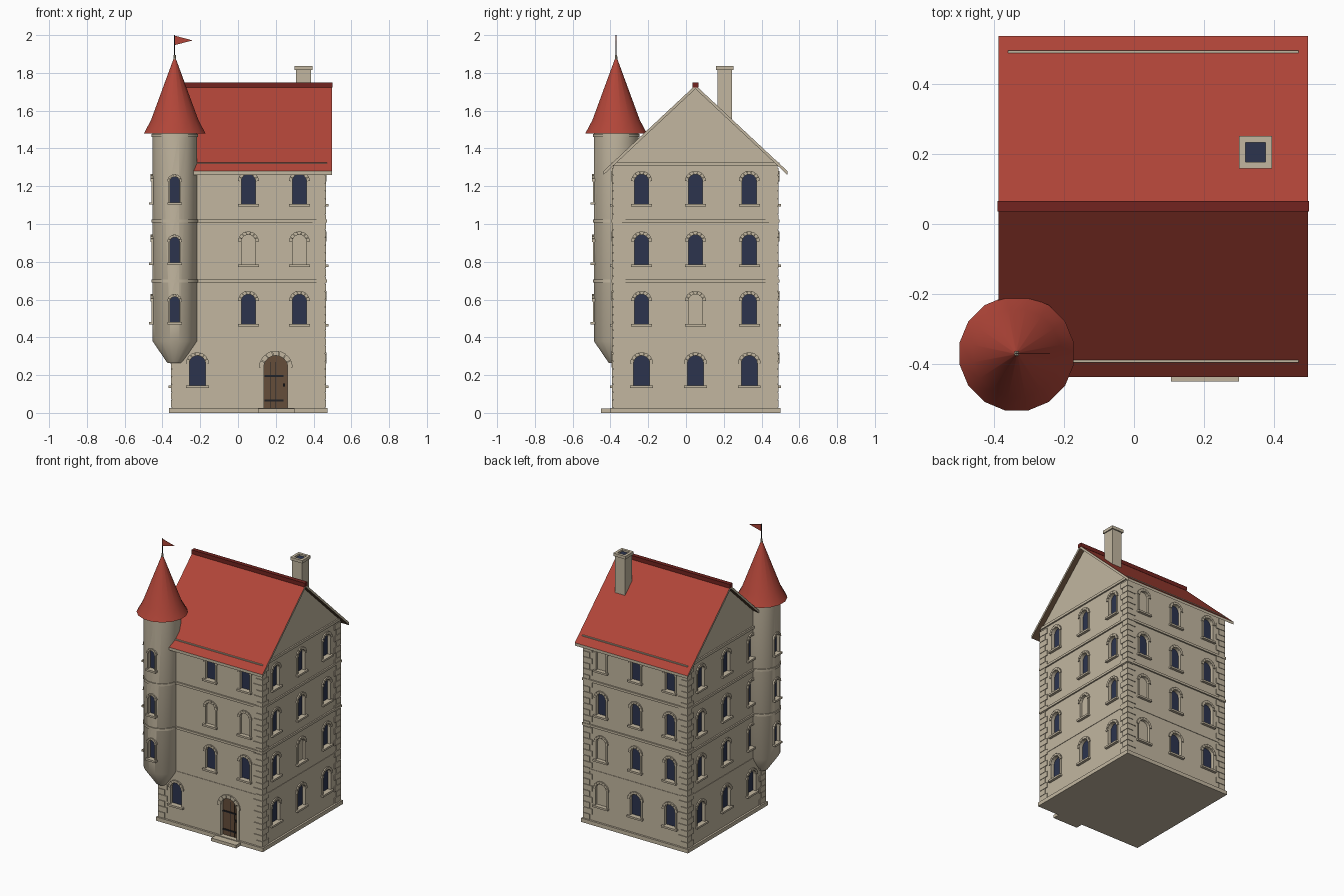
import bpy, bmesh
from math import pi, sin, cos, radians
from mathutils import Matrix, Vector

if "Cube" in bpy.data.objects:
    bpy.data.objects.remove(bpy.data.objects["Cube"], do_unlink=True)


def material(name, rgb):
    m = bpy.data.materials.new(name)
    m.use_nodes = True
    m.diffuse_color = (*rgb, 1)
    m.node_tree.nodes["Principled BSDF"].inputs["Base Color"].default_value = (*rgb, 1)
    return m


STONE = material("pale stone", (0.54, 0.47, 0.35))
RED = material("red tile", (0.44, 0.06, 0.04))
DARK_RED = material("dark red ridge", (0.17, 0.017, 0.014))
GLASS = material("navy glass", (0.025, 0.034, 0.076))
WOOD = material("brown wood", (0.13, 0.075, 0.042))
IRON = material("black iron", (0.015, 0.015, 0.018))


def finish(bm, name, *mats, smooth=False):
    bmesh.ops.recalc_face_normals(bm, faces=bm.faces)
    me = bpy.data.meshes.new(name)
    bm.to_mesh(me)
    bm.free()
    ob = bpy.data.objects.new(name, me)
    bpy.context.collection.objects.link(ob)
    for m in mats:
        me.materials.append(m)
    if smooth:
        smooth_by_angle(ob)
    return ob


def smooth_by_angle(ob):
    bpy.ops.object.select_all(action='DESELECT')
    ob.select_set(True)
    bpy.context.view_layer.objects.active = ob
    bpy.ops.object.shade_smooth_by_angle(angle=radians(35))


def box(bm, x0, x1, y0, y1, z0, z1, frame=Matrix()):
    size = Matrix.Diagonal((x1 - x0, y1 - y0, z1 - z0, 1))
    centre = Matrix.Translation(((x0 + x1) / 2, (y0 + y1) / 2, (z0 + z1) / 2))
    bmesh.ops.create_cube(bm, size=1, matrix=frame @ centre @ size)


def prism(bm, outline, y0, y1, frame=Matrix()):
    """Extrude an (x, z) outline along y."""
    a, b = [[bm.verts.new(frame @ Vector((x, y, z))) for x, z in outline] for y in (y0, y1)]
    bm.faces.new(a)
    bm.faces.new(b[::-1])
    for i in range(len(a)):
        j = (i + 1) % len(a)
        bm.faces.new((a[i], b[i], b[j], a[j]))


def lathe(bm, profile, frame, sides=16):
    rings = []
    for r, z in profile:
        angles = [(i + 0.5) * 2 * pi / sides for i in range(sides)]
        rings.append([bm.verts.new(frame @ Vector((r * cos(a), r * sin(a), z))) for a in angles])
    for lo, hi in zip(rings, rings[1:]):
        for i in range(sides):
            j = (i + 1) % sides
            bm.faces.new((lo[i], lo[j], hi[j], hi[i]))
    bm.faces.new(rings[0])
    bm.faces.new(rings[-1])


def arc(u, z, r, a0=0, a1=pi, n=12):
    return [(u + r * cos(a0 + (a1 - a0) * i / n), z + r * sin(a0 + (a1 - a0) * i / n))
            for i in range(n + 1)]


def carve(ob, cutter_bm):
    """Cut the openings out of a solid and bake the result."""
    cutter = finish(cutter_bm, "opening_cutter")
    cutter.hide_render = True
    mod = ob.modifiers.new("openings", 'BOOLEAN')
    mod.operation, mod.solver, mod.object = 'DIFFERENCE', 'EXACT', cutter
    graph = bpy.context.evaluated_depsgraph_get()
    baked = bpy.data.meshes.new_from_object(ob.evaluated_get(graph))
    ob.modifiers.clear()
    ob.data = baked
    bpy.data.objects.remove(cutter, do_unlink=True)


glass, surrounds, sills, door = (bmesh.new() for _ in range(4))
wall_cuts, tower_cuts = bmesh.new(), bmesh.new()


def opening(cuts, frame, u, z, w, h, rim=0.018, pane=glass, depth=0.025, sill=True):
    """Arched recess with pane, jambs, separate arch stones and sill."""
    r, spring = w / 2, z + h - w / 2
    outline = [(u - r, z), (u + r, z)] + arc(u, spring, r)
    prism(cuts, outline, depth, -0.04, frame)
    if pane:
        prism(pane, outline, depth + 0.002, depth - 0.006, frame)
    for s in (-1, 1):
        a, b = sorted((u + s * r, u + s * (r + rim * 0.65)))
        box(surrounds, a, b, -0.005, 0.012, z, spring, frame)
    stones = 7
    for i in range(stones):
        a0, a1 = pi * (i + 0.04) / stones, pi * (i + 0.96) / stones
        wedge = arc(u, spring, r, a0, a1, 3) + arc(u, spring, r + rim, a1, a0, 3)
        prism(surrounds, wedge, -0.009, 0.012, frame)
    if sill:
        box(sills, u - r - rim, u + r + rim, -0.018, 0.012, z - 0.013, z, frame)


# House dimensions and wall frames (local x along the wall, -y outward)
CX, CY, HX, HY = 0.055, 0.05, 0.405, 0.435


def wall_frame(turn, out, x=CX, y=CY):
    return (Matrix.Translation((x, y, 0)) @ Matrix.Rotation(turn * pi / 2, 4, 'Z')
            @ Matrix.Translation((0, -out, 0)))


front, right, back, left = [wall_frame(i, d) for i, d in enumerate((HY, HX, HY, HX))]
FLOORS = [0.145, 0.47, 0.785, 1.105]
blind = {(0, 2, 0), (0, 2, 1), (1, 1, 0), (2, 0, -1), (2, 1, -1), (2, 3, -1)}

# Windows on all four walls
for side, frame in enumerate((front, right, back, left)):
    pitch = 0.285 if side % 2 else 0.27
    for floor, z in enumerate(FLOORS):
        for col in (-1, 0, 1):
            if side == 0 and (col >= 0 if floor == 0 else col < 0):
                continue
            w = 0.085 if floor == 0 else 0.075
            if (side, floor, col) in blind:
                opening(wall_cuts, frame, col * pitch, z, w, 0.158, pane=None, depth=0.012)
            else:
                opening(wall_cuts, frame, col * pitch, z, w, 0.158)

# Door with iron straps, board joints and knob
DU = 0.145
opening(wall_cuts, front, DU, 0.025, 0.126, 0.278, rim=0.026, pane=door, sill=False)
iron = bmesh.new()
for z in (0.06, 0.19):
    box(iron, DU - 0.06, DU + 0.04, 0.014, 0.021, z, z + 0.01, front)
for u in (-0.03, 0, 0.03):
    box(iron, DU + u - 0.001, DU + u + 0.001, 0.018, 0.021, 0.026, 0.27, front)
box(iron, DU + 0.038, DU + 0.048, 0.008, 0.021, 0.14, 0.155, front)
finish(door, "door", WOOD)
finish(iron, "door_ironwork", IRON)

# Main walls with gables
bm = bmesh.new()
gable = [(-HY, 0), (HY, 0), (HY, 1.31), (0, 1.718), (-HY, 1.31)]
prism(bm, gable, -HX, HX, wall_frame(1, 0))
walls = finish(bm, "walls", STONE)
carve(walls, wall_cuts)

# Plinth, string courses and doorstep
bm = bmesh.new()
for z0, z1, out in ((0, 0.027, 0.014), (0.372, 0.388, 0.003), (0.69, 0.706, 0.01),
                    (1.008, 1.024, 0.01), (1.308, 1.326, 0.01)):
    box(bm, CX - HX - out, CX + HX + out, CY - HY - out, CY + HY + out, z0, z1)
finish(bm, "plinth_and_string_courses", STONE)
bm = bmesh.new()
box(bm, 0.105, 0.3, -0.45, -0.38, 0, 0.022)
finish(bm, "doorstep", STONE)

# Corner quoins, alternating long and short
bm = bmesh.new()
for sx in (-1, 1):
    for sy in (-1, 1):
        for i in range(31):
            lx, ly = (0.065, 0.045) if i % 2 else (0.045, 0.065)
            xs = sorted((CX + sx * (HX + 0.006), CX + sx * (HX - lx)))
            ys = sorted((CY + sy * (HY + 0.006), CY + sy * (HY - ly)))
            z = 0.029 + i * 0.041
            box(bm, *xs, *ys, z, z + 0.038)
finish(bm, "corner_quoins", STONE)

# Main roof: tiles above, boards below, stone-coloured edges
bm = bmesh.new()
rise = [(-0.487, 1.28), (0, 1.735), (0.487, 1.28)]
prism(bm, rise + [(y, z - 0.02) for y, z in reversed(rise)], -0.4425, 0.4425, wall_frame(1, 0))
roof = finish(bm, "main_roof", STONE, RED, WOOD)
for f in roof.data.polygons:
    f.material_index = 1 if f.normal.z > 0.3 else 2 if f.normal.z < -0.3 else 0
bm = bmesh.new()
box(bm, -0.39, 0.5, 0.035, 0.065, 1.722, 1.75)
finish(bm, "roof_ridge", DARK_RED)

# Chimney with open flue
bm = bmesh.new()
X, Y = 0.347, 0.205
box(bm, X - 0.039, X + 0.039, Y - 0.039, Y + 0.039, 1.45, 1.82)
for s in (-1, 1):
    a, b = sorted((s * 0.028, s * 0.047))
    box(bm, X + a, X + b, Y - 0.047, Y + 0.047, 1.815, 1.836)
    box(bm, X - 0.028, X + 0.028, Y + a, Y + b, 1.815, 1.836)
finish(bm, "chimney", STONE)
bm = bmesh.new()
box(bm, X - 0.028, X + 0.028, Y - 0.028, Y + 0.028, 1.817, 1.824)
finish(bm, "chimney_flue", GLASS)

# Corner turret
TX, TY = -0.335, -0.37
at = Matrix.Translation((TX, TY, 0))
for turn in (0, 3):
    for z in FLOORS[1:]:
        opening(tower_cuts, wall_frame(turn, 0.118, TX, TY), 0, z + 0.01, 0.05, 0.135, rim=0.014)
bm = bmesh.new()
lathe(bm, [(0.04, 0.265), (0.12, 0.38), (0.12, 1.48)], at)
turret = finish(bm, "turret", STONE)
carve(turret, tower_cuts)
smooth_by_angle(turret)
bm = bmesh.new()
for z in (0.69, 1.008, 1.46):
    lathe(bm, [(0.126, z), (0.126, z + 0.016)], at)
finish(bm, "turret_bands", STONE, smooth=True)
bm = bmesh.new()
lathe(bm, [(0.166, 1.48), (0.128, 1.55), (0.008, 1.87)], at)
finish(bm, "turret_roof", RED, smooth=True)

# Finial, pole and pennant
bm = bmesh.new()
lathe(bm, [(0.009, 1.855), (0.006, 1.895)], at, 8)
finish(bm, "finial", STONE, smooth=True)
bm = bmesh.new()
lathe(bm, [(0.003, 1.89), (0.003, 2.0)], at, 8)
finish(bm, "flag_pole", IRON)
bm = bmesh.new()
prism(bm, [(TX, 1.947), (TX + 0.095, 1.972), (TX, 1.997)], TY - 0.002, TY + 0.002)
finish(bm, "pennant", RED)

finish(glass, "window_glass", GLASS)
finish(surrounds, "opening_surrounds", STONE)
finish(sills, "window_sills", STONE)
